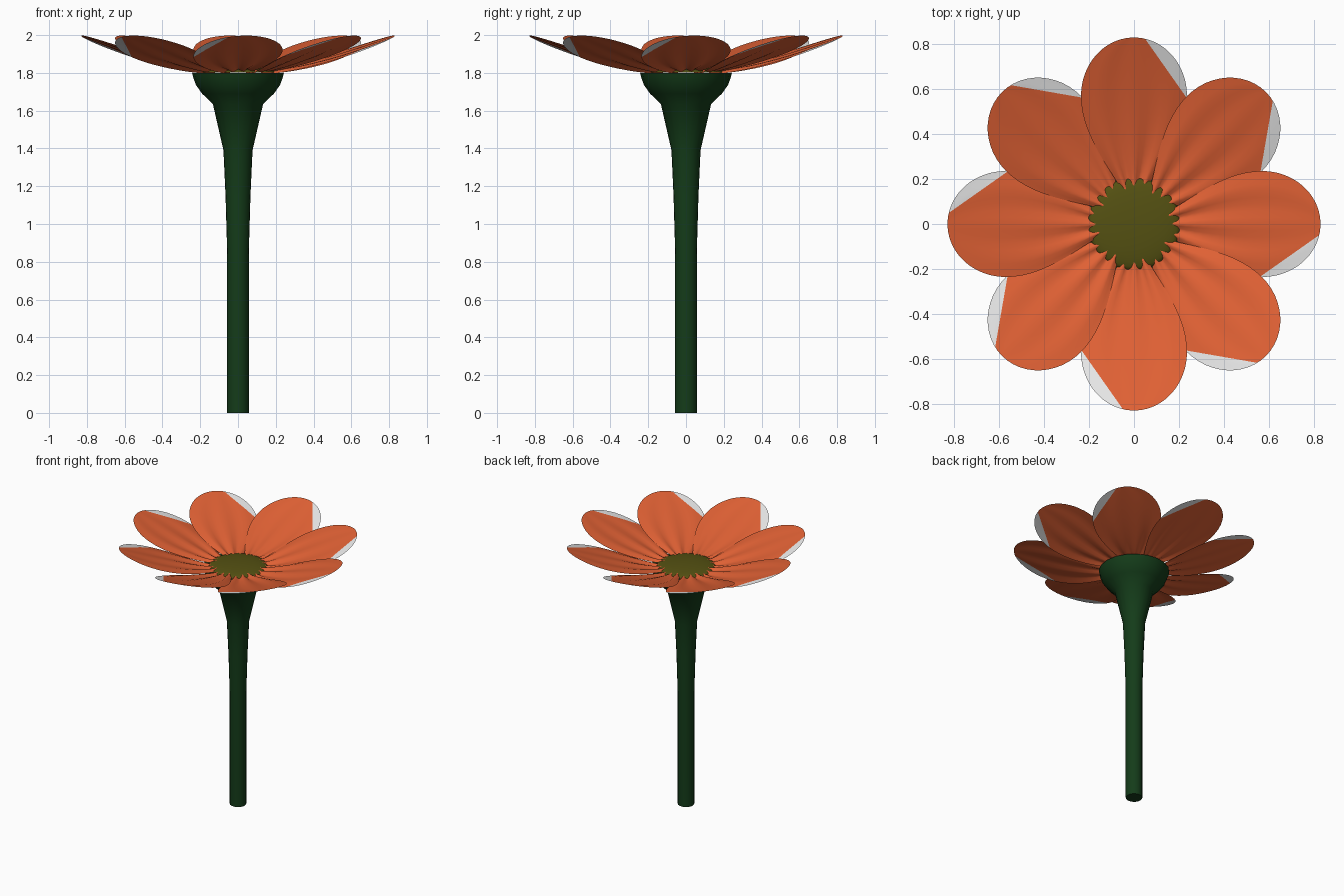
import bpy, bmesh, math
from mathutils import Matrix, Vector

if "Cube" in bpy.data.objects:
    bpy.data.objects.remove(bpy.data.objects["Cube"])


def material(name, rgb):
    m = bpy.data.materials.new(name)
    m.diffuse_color = (*rgb, 1.0)
    m.use_nodes = True
    m.node_tree.nodes["Principled BSDF"].inputs["Base Color"].default_value = m.diffuse_color
    return m


ORANGE = material("petal orange", (0.75, 0.12, 0.035))
WHITE = material("petal tip white", (0.8, 0.8, 0.8))
GREEN = material("stem green", (0.007, 0.045, 0.010))
OLIVE = material("centre olive", (0.09, 0.082, 0.006))


def finish(bm, name, mats, angle=40):
    me = bpy.data.meshes.new(name)
    bm.to_mesh(me)
    bm.free()
    ob = bpy.data.objects.new(name, me)
    bpy.context.collection.objects.link(ob)
    for m in mats:
        me.materials.append(m)
    bpy.ops.object.select_all(action='DESELECT')
    ob.select_set(True)
    bpy.context.view_layer.objects.active = ob
    bpy.ops.object.shade_smooth_by_angle(angle=math.radians(angle))
    return ob


def lathe(name, profile, mat, sides):
    bm = bmesh.new()
    vs = [bm.verts.new((r, 0, z)) for r, z in profile]
    es = [bm.edges.new(p) for p in zip(vs, vs[1:])]
    bmesh.ops.spin(bm, geom=vs + es, cent=(0, 0, 0), axis=(0, 0, 1),
                   angle=2 * math.pi, steps=sides)
    bmesh.ops.remove_doubles(bm, verts=bm.verts, dist=1e-4)
    bmesh.ops.recalc_face_normals(bm, faces=bm.faces)
    return finish(bm, name, [mat])


# Stem flaring into the cup under the petals
lathe("stem_and_cup", [(0, 0), (0.057, 0), (0.057, 0.84), (0.066, 1.15), (0.077, 1.39),
                       (0.133, 1.635), (0.19, 1.69), (0.222, 1.735), (0.237, 1.775),
                       (0.243, 1.80), (0, 1.80)], GREEN, 20)

# Low domed flower centre
R = 0.205
lathe("flower_centre",
      [(R * math.sin(a), 1.803 + 0.03 * math.cos(a))
       for a in [math.pi / 2 * i / 8 for i in range(9)]], OLIVE, 40)

# Petals: a shallow, slightly twisted leaf shape, pointing along +x before rotation
R0, RW, R1, HALF = 0.12, 0.57, 0.83, 0.236
N_BASE, N_TIP, N_ACROSS = 12, 12, 16


def half_width(r):
    if r > RW:
        return HALF * math.sqrt(max(0, 1 - ((r - RW) / (R1 - RW)) ** 2))
    t = max(0, (r - 0.1) / (RW - 0.1))
    return 0.03 + (HALF - 0.03) * math.sin(math.pi / 2 * t) ** 1.2


def petal_point(r, v):
    y = v * half_width(r)
    s = max(0, (r - 0.19) / 0.64)
    z = 1.812 + 0.184 * s ** 1.25
    z += 0.018 * y / HALF                                   # overlap tilt
    z += 0.008 * (1 - s) * math.cos(3 * math.pi * v)        # lengthwise grooves
    return (r, y, min(z, 2.0))


def petal(index):
    bm = bmesh.new()
    radii = [R0 + (RW - R0) * i / N_BASE for i in range(N_BASE)]
    radii += [RW + (R1 - RW) * math.sin(math.pi / 2 * i / N_TIP) for i in range(N_TIP + 1)]
    rows = [[bm.verts.new(petal_point(r, -1 + 2 * j / N_ACROSS))
             for j in range(N_ACROSS + 1)] for r in radii]
    for a, b in zip(rows, rows[1:]):
        for j in range(N_ACROSS):
            bm.faces.new((a[j], b[j], b[j + 1], a[j + 1]))
    bmesh.ops.remove_doubles(bm, verts=bm.verts, dist=1e-4)
    # White corner cut off by a diagonal line
    p, n = Vector((0.83, -0.045, 0)), Vector((0.19, -0.27, 0)).normalized()
    bmesh.ops.bisect_plane(bm, geom=bm.verts[:] + bm.edges[:] + bm.faces[:],
                           plane_co=p, plane_no=n)
    for f in bm.faces:
        f.material_index = int((f.calc_center_median() - p).dot(n) > 0)
    bmesh.ops.rotate(bm, verts=bm.verts, cent=(0, 0, 0),
                     matrix=Matrix.Rotation(index * math.pi / 4, 3, 'Z'))
    return finish(bm, f"petal_{index + 1}", [ORANGE, WHITE], 60)


for k in range(8):
    petal(k)
